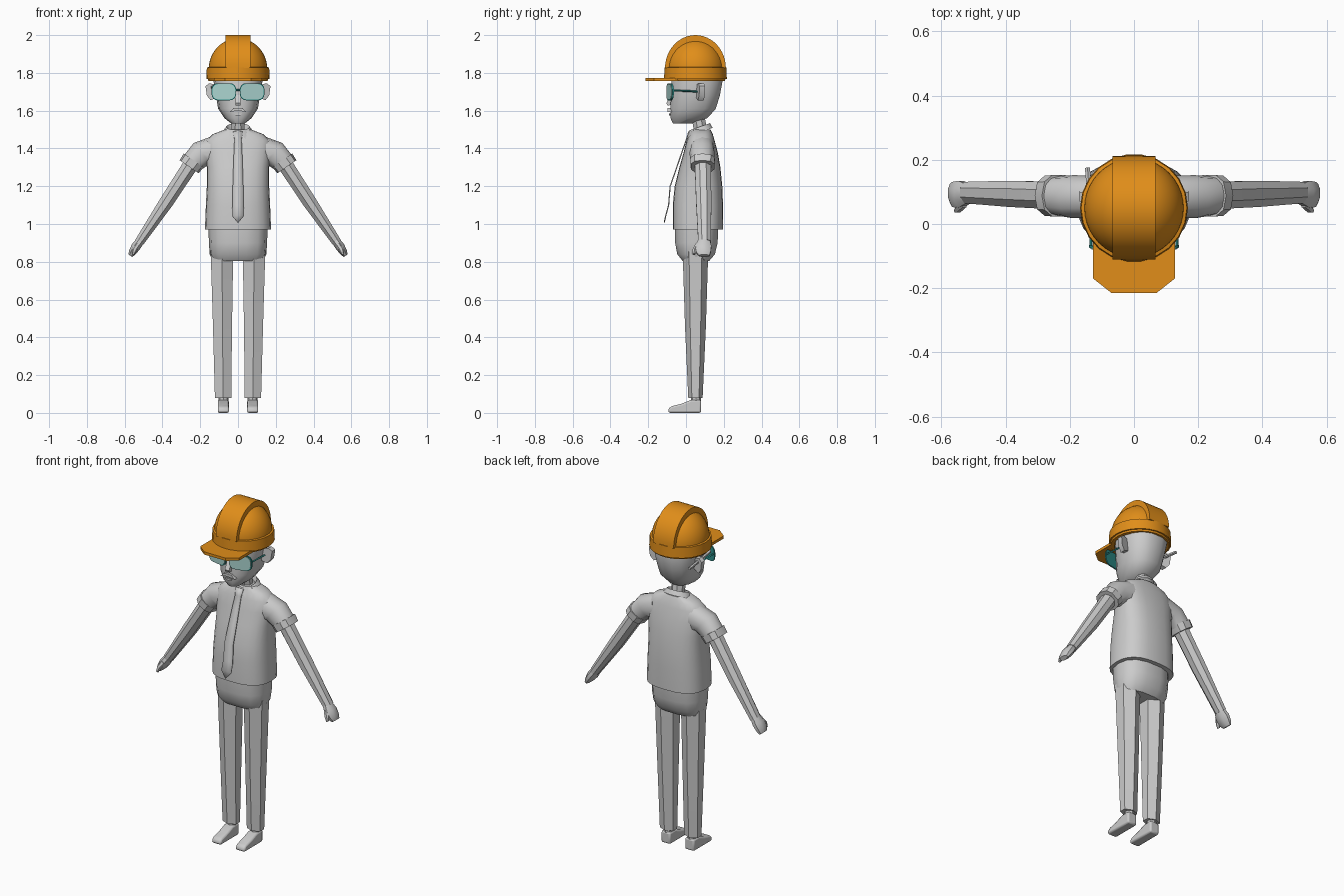
import bpy, bmesh, math
from mathutils import Vector


def material(name, rgb):
    m = bpy.data.materials.new(name)
    m.diffuse_color = (*rgb, 1)
    return m


ORANGE = material("orange", (0.75, 0.27, 0.01))
LENS = material("lens", (0.4, 0.65, 0.62))
TEAL = material("teal", (0.03, 0.3, 0.28))


def finish(name, bm, mirror=False, mat=None):
    bmesh.ops.recalc_face_normals(bm, faces=bm.faces[:])
    me = bpy.data.meshes.new(name)
    bm.to_mesh(me)
    bm.free()
    ob = bpy.data.objects.new(name, me)
    bpy.context.collection.objects.link(ob)
    if mat:
        me.materials.append(mat)
    if mirror:
        ob.modifiers.new("mirror", 'MIRROR')
    return ob


def loft(name, secs, n=16, e=2.0, caps=True, start=0.0, shear=0.0, **kw):
    """Skin super-elliptical rings: (x, y, z, a, b, tilt in the xz plane)."""
    bm = bmesh.new()
    rings = []
    for x, y, z, a, b, tilt in secs:
        t = math.radians(tilt)
        ring = []
        for i in range(n):
            w = 2 * math.pi * (i + start) / n
            c, s = math.cos(w), math.sin(w)
            u = a * math.copysign(abs(c) ** (2 / e), c)
            v = b * math.copysign(abs(s) ** (2 / e), s)
            ring.append(bm.verts.new((x + u * math.cos(t), y + v, z + u * math.sin(t) + shear * v)))
        rings.append(ring)
    for r, q in zip(rings, rings[1:]):
        for i in range(n):
            j = (i + 1) % n
            bm.faces.new((r[i], r[j], q[j], q[i]))
    if caps:
        bm.faces.new(rings[0])
        bm.faces.new(rings[-1])
    return finish(name, bm, **kw)


def stack(name, rows, **kw):
    """Vertical loft from rows of (z, y front, y back, half width)."""
    return loft(name, [(0, (f + k) / 2, z, r, (k - f) / 2, 0) for z, f, k, r in rows], **kw)


def prism(name, pts, h0, h1, place, **kw):
    """Extrude a 2D outline; place(a, b, h) gives the 3D position."""
    bm = bmesh.new()
    lo, hi = ([bm.verts.new(place(a, b, h)) for a, b in pts] for h in (h0, h1))
    bm.faces.new(lo)
    bm.faces.new(hi)
    for i in range(len(pts)):
        j = (i + 1) % len(pts)
        bm.faces.new((lo[i], lo[j], hi[j], hi[i]))
    return finish(name, bm, **kw)


def rod(name, p, q, r, n=6, **kw):
    p, q = Vector(p), Vector(q)
    bm = bmesh.new()
    bmesh.ops.create_cone(bm, cap_ends=True, segments=n, radius1=r, radius2=r, depth=(q - p).length)
    rot = (q - p).to_track_quat('Z', 'Y')
    for v in bm.verts:
        v.co = rot @ v.co + (p + q) / 2
    return finish(name, bm, **kw)


def front(a, b, h):
    return (a, h, b)


def side(a, b, h):
    return (h, a, b)


def flat(a, b, h):
    return (a, b, h)


# helmet: dome, rim band, centre ridge and peak
CY = 0.05
dome = [(0, CY, 1.82 + 0.163 * math.sin(w), 0.155 * math.cos(w), 0.155 * math.cos(w), 0)
        for w in (math.radians(88 * i / 12) for i in range(13))]
loft("helmet_dome", dome, n=40, mat=ORANGE)
band = [(0.138, 1.80), (0.138, 1.757), (0.157, 1.757), (0.160, 1.767), (0.168, 1.767),
        (0.165, 1.828), (0.150, 1.832), (0.138, 1.80)]
loft("helmet_band", [(0, CY, z, r, r, 0) for r, z in band], n=22, caps=False, mat=ORANGE)
arc = [(CY + 0.161 * math.cos(math.pi * i / 24), 1.825 + 0.175 * math.sin(math.pi * i / 24))
       for i in range(25)]
prism("helmet_ridge", arc, -0.067, 0.067, side, mat=ORANGE)
prism("helmet_peak", [(-0.127, -0.03), (-0.127, -0.17), (-0.07, -0.215), (0.07, -0.215),
                      (0.127, -0.17), (0.127, -0.03), (0.09, -0.082), (-0.09, -0.082)],
      1.756, 1.772, flat, mat=ORANGE)

# head, neck and face
stack("head", [(1.532, -0.07, 0.03, 0.035), (1.56, -0.084, 0.115, 0.072), (1.61, -0.085, 0.16, 0.105),
               (1.68, -0.082, 0.182, 0.117), (1.76, -0.08, 0.197, 0.13), (1.81, -0.07, 0.185, 0.125)],
      n=14, e=2.4)
loft("neck", [(0, 0.085, 1.45, 0.04, 0.038, 0), (0, 0.06, 1.59, 0.036, 0.038, 0)], n=8, start=0.5)
prism("ear", [(0.11, 1.67), (0.145, 1.655), (0.165, 1.68), (0.172, 1.73), (0.152, 1.745), (0.11, 1.735)],
      0.062, 0.092, lambda a, b, h: (a, h + 0.3 * (a - 0.14), b), mirror=True)
prism("nose", [(-0.07, 1.70), (-0.104, 1.64), (-0.098, 1.628), (-0.07, 1.63)], -0.014, 0.014, side)
prism("moustache", [(0, 1.615), (0.025, 1.613), (0.045, 1.592), (0.02, 1.597), (0, 1.6)],
      -0.097, -0.06, front, mirror=True)
prism("lower_lip", [(-0.022, 1.585), (0.022, 1.585), (0.012, 1.574), (-0.012, 1.574)], -0.09, -0.06, front)

# safety glasses


def lens_outline(w, h, r=0.032):
    pts = []
    for k, (sx, sz) in enumerate(((1, 1), (-1, 1), (-1, -1), (1, -1))):
        for i in range(5):
            t = math.pi / 2 * (k + i / 4)
            pts.append((0.075 + sx * (w - r) + r * math.cos(t), 1.7 + sz * (h - r) + r * math.sin(t)))
    return pts


def wrap(a, b, h):
    return (a, -0.1 + 1.4 * a * a + h, b)


prism("lens", lens_outline(0.061, 0.041), -0.003, 0.003, wrap, mirror=True, mat=LENS)
prism("lens_frame", lens_outline(0.065, 0.045), 0.0, 0.008, wrap, mirror=True, mat=TEAL)
rod("glasses_bridge", (-0.02, -0.094, 1.71), (0.02, -0.094, 1.71), 0.005, mat=TEAL)
rod("glasses_temple", (0.134, -0.075, 1.708), (0.13, 0.085, 1.70), 0.005, n=4, mirror=True, mat=TEAL)

# pencil tucked behind one ear
rod("pencil", (-0.128, -0.04, 1.73), (-0.145, 0.175, 1.715), 0.009)

# shirt: body, sleeves, cuffs, collar
stack("shirt", [(0.97, -0.07, 0.195, 0.175), (1.1, -0.07, 0.196, 0.17), (1.2, -0.06, 0.192, 0.165),
                (1.3, -0.035, 0.182, 0.165), (1.38, -0.012, 0.168, 0.173), (1.44, 0.003, 0.152, 0.172),
                (1.475, 0.018, 0.142, 0.135), (1.50, 0.03, 0.13, 0.07)], n=24, e=2.6)
loft("sleeve", [(0.11, 0.085, 1.385, 0.085, 0.066, 76), (0.19, 0.085, 1.375, 0.07, 0.067, 50),
                (0.25, 0.088, 1.315, 0.058, 0.06, 34.5)], n=12, e=2.3, mirror=True)
loft("sleeve_cuff", [(0.234, 0.088, 1.337, 0.064, 0.067, 34.5), (0.259, 0.088, 1.303, 0.061, 0.065, 34.5)],
     n=10, e=2.5, mirror=True)
loft("collar", [(0, 0.073, 1.485, 0.085, 0.07, 0), (0, 0.073, 1.515, 0.062, 0.055, 0),
                (0, 0.073, 1.49, 0.05, 0.045, 0)], n=14, caps=False, shear=0.35)
prism("collar_flap", [(0.008, 1.488), (0.055, 1.505), (0.085, 1.478), (0.05, 1.438)], 0, 0.01,
      lambda a, b, h: (a, -0.008 + 0.4 * a + 0.5 * (b - 1.45) + h, b), mirror=True)

# tie: a thin strip hanging clear of the shirt
bm = bmesh.new()
rows = []
for y, z, w in [(0.012, 1.49, 0.026), (0.0, 1.45, 0.019), (-0.025, 1.38, 0.022), (-0.052, 1.3, 0.025),
                (-0.087, 1.2, 0.028), (-0.095, 1.1, 0.03), (-0.11, 1.045, 0.032), (-0.118, 1.008, 0.002)]:
    rows.append([bm.verts.new((x, y, z)) for x in (-w, w)])
for r, q in zip(rows, rows[1:]):
    bm.faces.new((r[0], r[1], q[1], q[0]))
finish("tie", bm).modifiers.new("thickness", 'SOLIDIFY').thickness = 0.006

# arms and hands
loft("arm", [(0.23, 0.088, 1.345, 0.044, 0.046, 34.5), (0.38, 0.094, 1.115, 0.04, 0.044, 34.5),
             (0.522, 0.098, 0.905, 0.027, 0.036, 34.5)], n=8, start=0.5, mirror=True)
loft("hand", [(0.515, 0.095, 0.915, 0.024, 0.032, 34.5), (0.54, 0.092, 0.88, 0.027, 0.046, 34.5),
              (0.56, 0.092, 0.85, 0.022, 0.042, 34.5), (0.57, 0.096, 0.832, 0.013, 0.03, 34.5)],
     n=8, start=0.5, mirror=True)
loft("thumb", [(0.528, 0.066, 0.895, 0.014, 0.016, 34.5), (0.547, 0.047, 0.865, 0.014, 0.013, 34.5),
               (0.555, 0.042, 0.84, 0.008, 0.008, 34.5)], n=6, mirror=True)

# trousers: hips and six-sided legs
stack("hips", [(0.805, -0.02, 0.125, 0.135), (0.84, -0.048, 0.155, 0.15), (0.9, -0.06, 0.17, 0.154),
               (0.99, -0.06, 0.172, 0.157)], n=14, e=2.5)
loft("trouser_leg", [(0.085, 0.05, 0.86, 0.069, 0.068, 0), (0.082, 0.05, 0.45, 0.058, 0.055, 0),
                     (0.079, 0.05, 0.08, 0.05, 0.038, 0)], n=6, start=0.5, mirror=True)

# shoes with ankles
loft("ankle", [(0.077, 0.053, 0.1, 0.026, 0.026, 0), (0.077, 0.053, 0.05, 0.026, 0.026, 0)], n=8, mirror=True)
shoe = prism("shoe", [(0.08, 0), (0.08, 0.068), (0.025, 0.068), (-0.025, 0.048), (-0.08, 0.034),
                      (-0.095, 0.018), (-0.092, 0)], 0.048, 0.107, side, mirror=True)
bevel = shoe.modifiers.new("bevel", 'BEVEL')
bevel.width, bevel.segments = 0.009, 2

# smooth shading with hard edges kept
for ob in bpy.context.scene.objects:
    ob.select_set(True)
    bpy.context.view_layer.objects.active = ob
bpy.ops.object.shade_smooth_by_angle(angle=math.radians(35))
